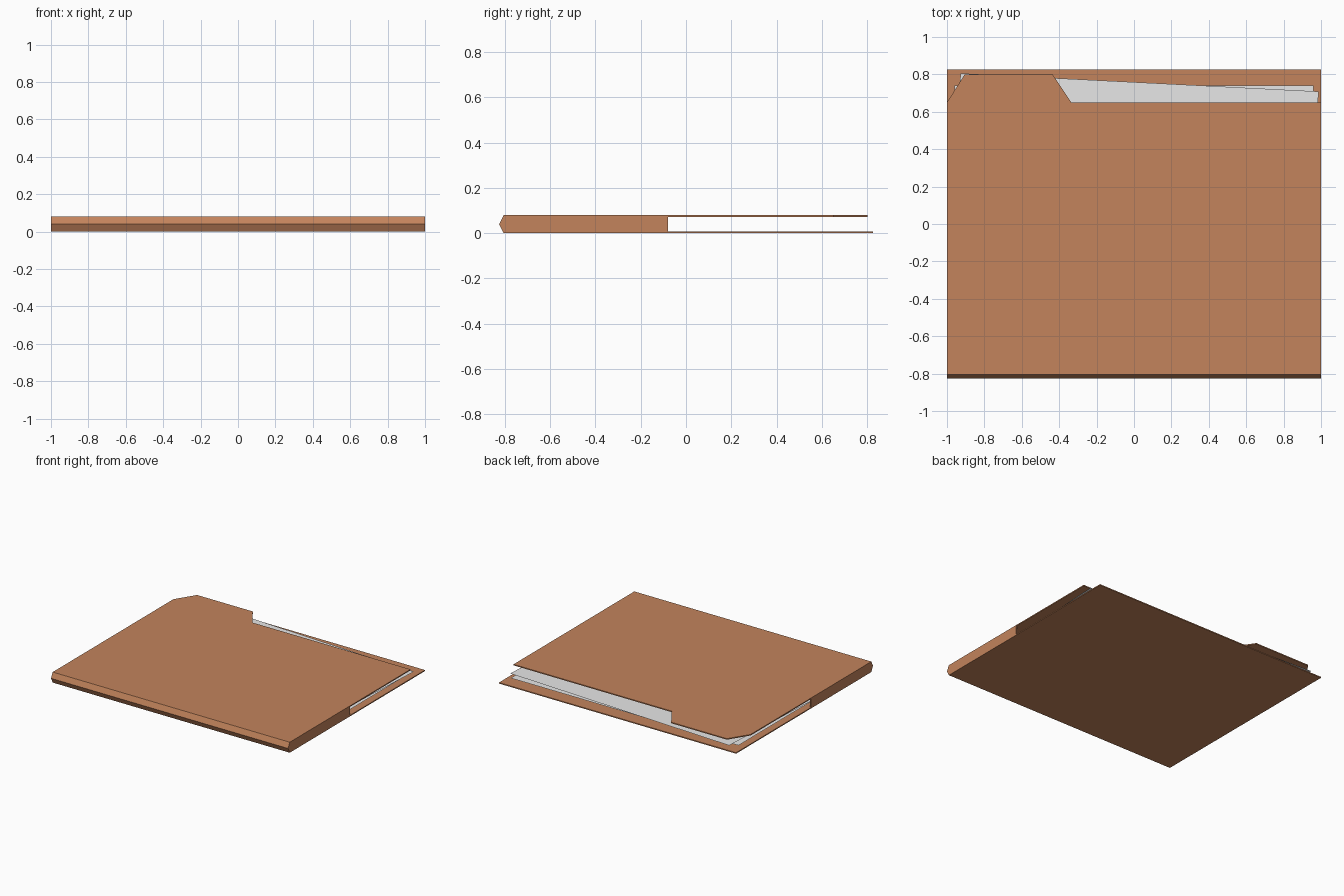
import bpy, bmesh, math
from mathutils import Matrix, Vector

if "Cube" in bpy.data.objects:
    bpy.data.objects.remove(bpy.data.objects["Cube"])


def material(name, rgb):
    m = bpy.data.materials.new(name)
    m.diffuse_color = (*rgb, 1)
    m.use_nodes = True
    m.node_tree.nodes["Principled BSDF"].inputs["Base Color"].default_value = m.diffuse_color
    return m


CARD = material("brown card", (0.546, 0.23, 0.107))
PAPER = material("white paper", (0.8, 0.8, 0.8))

T, H = 0.008, 0.08            # card thickness, folder height
BACK, FOLD, FRONT = 0.825, -0.805, -0.825


def finish(name, bm, mat):
    me = bpy.data.meshes.new(name)
    bm.to_mesh(me)
    bm.free()
    me.materials.append(mat)
    ob = bpy.data.objects.new(name, me)
    bpy.context.collection.objects.link(ob)
    return ob


def prism(name, points, start, depth, axis):
    """Extrude an outline along z (points are x, y) or x (points are y, z)."""
    bm = bmesh.new()
    if axis == 'z':
        co, step = [(a, b, start) for a, b in points], Vector((0, 0, depth))
    else:
        co, step = [(start, a, b) for a, b in points], Vector((depth, 0, 0))
    face = bm.faces.new([bm.verts.new(c) for c in co])
    ext = bmesh.ops.extrude_face_region(bm, geom=[face])
    bmesh.ops.translate(bm, vec=step, verts=[v for v in ext['geom'] if isinstance(v, bmesh.types.BMVert)])
    bmesh.ops.recalc_face_normals(bm, faces=bm.faces)
    return finish(name, bm, CARD)


def sheet(name, centre, size, angle):
    """Single loose sheet of paper."""
    bm = bmesh.new()
    bmesh.ops.create_grid(bm, x_segments=1, y_segments=1, size=0.5)
    mat = (Matrix.Translation(centre) @ Matrix.Rotation(angle, 4, 'Z')
           @ Matrix.Diagonal((size[0], size[1], 1, 1)))
    bmesh.ops.transform(bm, matrix=mat, verts=bm.verts)
    return finish(name, bm, PAPER)


# Bottom cover
prism("bottom_cover", [(-1, FOLD), (1, FOLD), (1, BACK), (-1, BACK)], 0, T, 'z')

# Top cover with the index tab
prism("top_cover", [(-1, FOLD), (1, FOLD), (1, 0.65), (-0.335, 0.65),
                    (-0.435, 0.80), (-0.905, 0.80), (-1, 0.65)], H - T, T, 'z')

# Pointed spine along the front
prism("spine", [(FOLD, 0), (FRONT, H / 2), (FOLD, H), (FOLD, H - T),
                (FRONT + T, H / 2), (FOLD, T)], -1, 2, 'x')

# Side walls closing the front half
for side, x in (("left", -1), ("right", 1 - T)):
    prism(side + "_side_wall", [(FOLD, T), (-0.08, T), (-0.08, H - T),
                                (FOLD, H - T), (FRONT + T, H / 2)], x, T, 'x')

# Papers: one straight, one slightly turned
sheet("lower_paper", (0, 0.02, 0.02), (1.92, 1.44), 0)
sheet("upper_paper", (-0.006, 0.058, 0.036), (1.917, 1.40), math.radians(-2.9))
